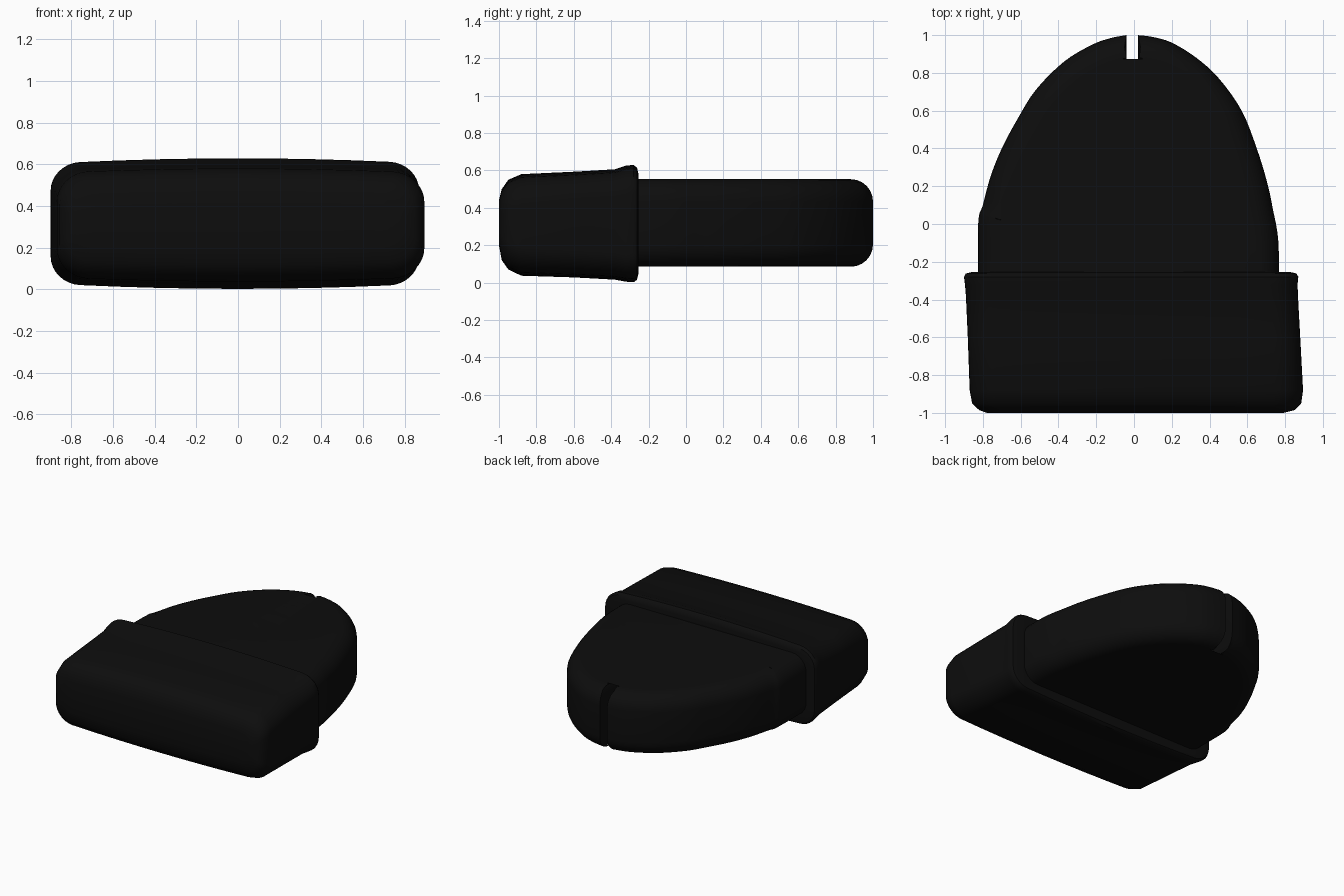
import bpy, bmesh, math
from mathutils import Vector

cube = bpy.data.objects.get("Cube")
if cube:
    bpy.data.objects.remove(cube, do_unlink=True)

black = bpy.data.materials.new("matte black")
black.use_nodes = True
COLOR = (0.004, 0.004, 0.004, 1)
black.diffuse_color = COLOR
shader = black.node_tree.nodes["Principled BSDF"]
shader.inputs["Base Color"].default_value = COLOR
shader.inputs["Roughness"].default_value = 0.8


def loft(name, rings):
    """Skin a list of equal-length rings and cap both ends."""
    bm = bmesh.new()
    loops = [[bm.verts.new(p) for p in ring] for ring in rings]
    n = len(loops[0])
    for a, b in zip(loops, loops[1:]):
        for i in range(n):
            j = (i + 1) % n
            bm.faces.new((a[i], a[j], b[j], b[i]))
    caps = [bm.faces.new(loops[0]), bm.faces.new(loops[-1])]
    bmesh.ops.triangulate(bm, faces=caps)
    bmesh.ops.recalc_face_normals(bm, faces=bm.faces)
    mesh = bpy.data.meshes.new(name)
    bm.to_mesh(mesh)
    bm.free()
    mesh.materials.append(black)
    obj = bpy.data.objects.new(name, mesh)
    bpy.context.collection.objects.link(obj)
    bpy.ops.object.select_all(action='DESELECT')
    obj.select_set(True)
    bpy.context.view_layer.objects.active = obj
    bpy.ops.object.shade_smooth_by_angle(angle=math.radians(40))
    return obj


def spline(points, steps=4):
    """Catmull-Rom curve through the points."""
    p = [Vector(q) for q in points]
    p = [2 * p[0] - p[1]] + p + [2 * p[-1] - p[-2]]
    out = []
    for a, b, c, d in zip(p, p[1:], p[2:], p[3:]):
        for k in range(steps):
            t = k / steps
            out.append(0.5 * (2 * b + (c - a) * t + (2 * a - 5 * b + 4 * c - d) * t * t
                              + (3 * b - a - 3 * c + d) * t ** 3))
    return out + [p[-2]]


# Split rounded body: outline runs counter-clockwise from the right rear corner
left_side = spline([(.765, -.4), (.765, -.1), (.735, .08), (.705, .22), (.65, .4),
                    (.57, .6), (.45, .77), (.33, .88), (.2, .96), (.1, .99), (.02, 1)])
right_side = spline([(-.04, 1), (-.12, .985), (-.22, .95), (-.37, .86), (-.52, .71),
                     (-.62, .55), (-.7, .4), (-.76, .25), (-.8, .1), (-.825, 0), (-.825, -.4)])
slot = [Vector((.02, .75)), Vector((.035, .55))]
slot += [Vector((.05 * math.cos(a), .33 - .05 * math.sin(a)))
         for a in (math.pi * k / 8 for k in range(9))]
slot += [Vector((-.045, .55)), Vector((-.04, .75))]
outline = left_side + slot + right_side
first, last = len(left_side) - 1, len(left_side) + len(slot)


def inset_vectors(pts):
    """Inward offset per point: wide on the rim, narrow along the slot."""
    n = len(pts)
    edges = []
    for i in range(n):
        d = (pts[(i + 1) % n] - pts[i]).normalized()
        edges.append((Vector((-d.y, d.x)), .04 if first <= i < last else .12))
    out = []
    for i in range(n):
        (n1, r1), (n2, r2) = edges[i - 1], edges[i]
        out.append(n1 * r1 + n2 * r2 if r1 != r2 else (n1 + n2).normalized() * r1)
    return out


inward = inset_vectors(outline)
BOTTOM, TOP, ROUND, SEG = .085, .553, .12, 6
levels = [math.pi / 2 * k / SEG for k in range(SEG + 1)]
body_rings = []
for a in reversed(levels):
    body_rings.append([(*(p + v * (1 - math.cos(a))), BOTTOM + ROUND * (1 - math.sin(a)))
                       for p, v in zip(outline, inward)])
for a in levels:
    body_rings.append([(*(p + v * (1 - math.cos(a))), TOP - ROUND * (1 - math.sin(a)))
                       for p, v in zip(outline, inward)])
loft("split_body", body_rings)


# Wide cuff: rounded rectangular sections from front to rear
def cuff_section(y, x0, x1, z0, z1, r):
    mid = (z0 + z1) / 2
    ring = []

    def add(x, z):
        ring.append((x, y, mid + (z - mid) * (1 - .1 * x * x)))

    corners = [(x1 - r, z1 - r), (x0 + r, z1 - r), (x0 + r, z0 + r), (x1 - r, z0 + r)]
    for q, (cx, cz) in enumerate(corners):
        for k in range(9):
            a = math.pi / 2 * (q + k / 8)
            add(cx + r * math.cos(a), cz + r * math.sin(a))
        if q in (0, 2):
            nx = corners[q + 1][0]
            for k in range(1, 8):
                add(cx + (nx - cx) * k / 8, z1 if q == 0 else z0)
    return ring


loft("cuff", [cuff_section(*s) for s in (
    (-1, -.78, .79, .2, .44, .1),
    (-.985, -.82, .85, .12, .5, .12),
    (-.95, -.857, .885, .07, .55, .14),
    (-.88, -.87, .895, .037, .58, .15),
    (-.6, -.88, .88, .028, .593, .14),
    (-.38, -.89, .868, .016, .606, .14),
    (-.32, -.895, .866, .005, .626, .14),
    (-.28, -.9, .87, .002, .629, .14),
    (-.262, -.89, .86, .015, .615, .13),
    (-.255, -.86, .83, .045, .585, .11),
    (-.255, -.8, .74, .1, .53, .08))])
